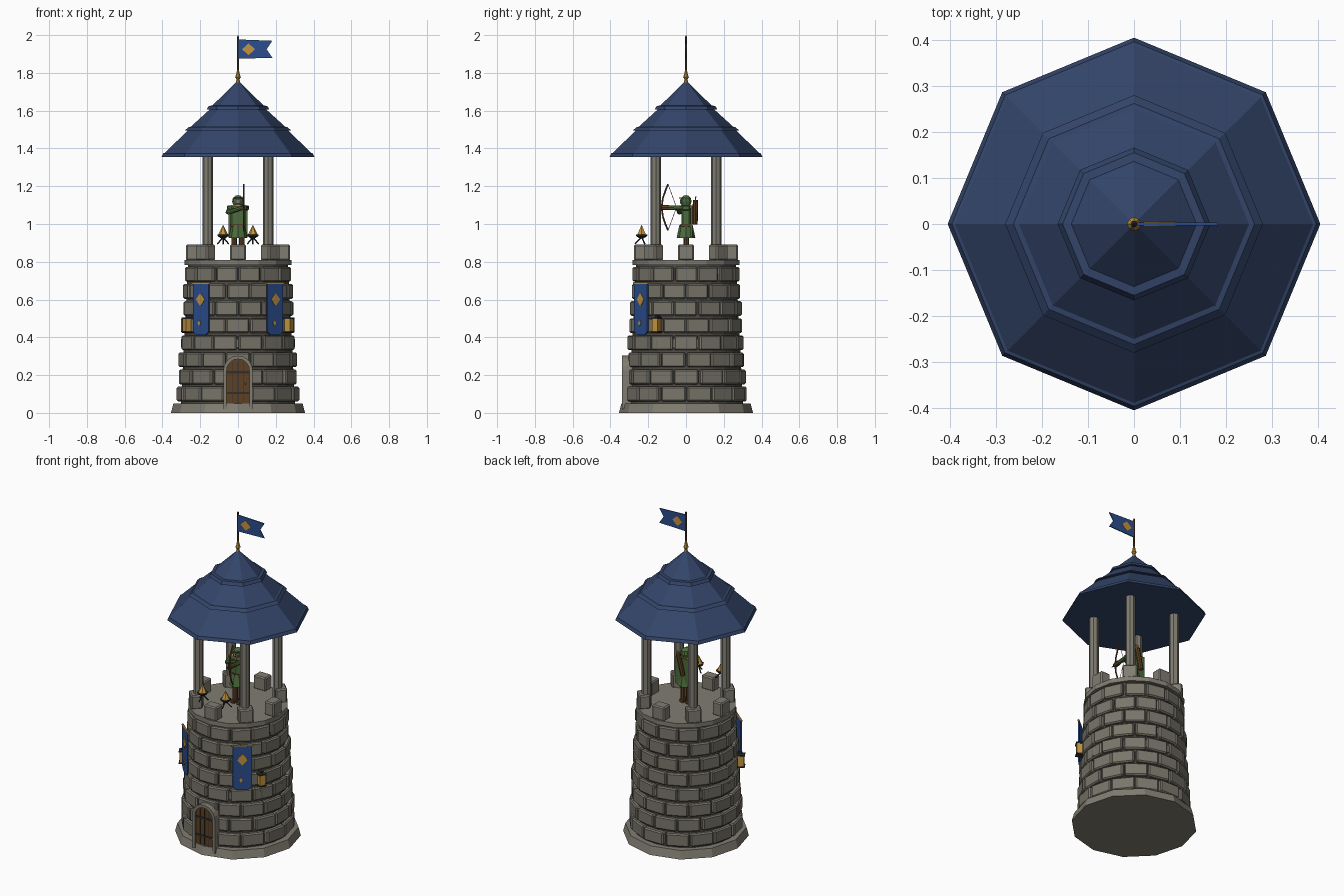
import bpy, bmesh, math, random
from mathutils import Vector, Matrix

if "Cube" in bpy.data.objects:
    bpy.data.objects.remove(bpy.data.objects["Cube"])

random.seed(4)


def mat(name, r, g, b):
    m = bpy.data.materials.new(name)
    m.diffuse_color = (r, g, b, 1)
    m.use_nodes = True
    m.node_tree.nodes["Principled BSDF"].inputs["Base Color"].default_value = m.diffuse_color
    return m


STONE = mat("stone", .19, .18, .145)
PALE = mat("pale stone", .215, .205, .165)
MORTAR = mat("mortar", .075, .068, .055)
ROOF = mat("roof blue", .034, .06, .145)
BLUE = mat("cloth blue", .024, .075, .27)
GOLD = mat("gold", .55, .30, .05)
WOOD = mat("wood", .11, .052, .018)
IRON = mat("iron", .03, .028, .027)
GREEN = mat("tunic green", .075, .15, .045)


def finish(name, bm, m, bevel=0):
    bmesh.ops.recalc_face_normals(bm, faces=bm.faces)
    me = bpy.data.meshes.new(name)
    bm.to_mesh(me)
    bm.free()
    me.materials.append(m)
    ob = bpy.data.objects.new(name, me)
    bpy.context.collection.objects.link(ob)
    if bevel:
        b = ob.modifiers.new("bevel", 'BEVEL')
        b.width, b.segments = bevel, 1
    return ob


def add_box(bm, loc, size, rot=0):
    """Box placed in a frame turned by rot about the z axis."""
    mx = Matrix.Rotation(rot, 4, 'Z') @ Matrix.Translation(loc) @ Matrix.Diagonal((*size, 1))
    bmesh.ops.create_cube(bm, size=1, matrix=mx)


def box(name, loc, size, m, rot=0, bevel=0):
    bm = bmesh.new()
    add_box(bm, loc, size, rot)
    return finish(name, bm, m, bevel)


def lathe(name, profile, n, m, at=(0, 0)):
    """Closed turned shape from (radius, height) points."""
    bm = bmesh.new()
    rings = []
    for r, z in profile:
        if r == 0:
            rings.append([bm.verts.new((*at, z))] * n)
        else:
            rings.append([bm.verts.new((at[0] + r * math.cos(2 * math.pi * i / n),
                                        at[1] + r * math.sin(2 * math.pi * i / n), z)) for i in range(n)])
    for a, b in zip(rings, rings[1:]):
        for i in range(n):
            j = (i + 1) % n
            bm.faces.new(list(dict.fromkeys((a[i], a[j], b[j], b[i]))))
    for ring, (r, z) in ((rings[0], profile[0]), (rings[-1], profile[-1])):
        if r:
            bm.faces.new(ring)
    return finish(name, bm, m)


def rod(name, points, r, m, n=6, r_end=None):
    """Straight pieces joined along a path."""
    bm = bmesh.new()
    for p, q in zip(points, points[1:]):
        p, q = Vector(p), Vector(q)
        mx = Matrix.Translation((p + q) / 2) @ (q - p).to_track_quat('Z', 'Y').to_matrix().to_4x4()
        bmesh.ops.create_cone(bm, cap_ends=True, segments=n, radius1=r, matrix=mx,
                              radius2=r if r_end is None else r_end, depth=(q - p).length)
    return finish(name, bm, m)


def plate(name, pts, y0, y1, m, rot=0):
    """Outline in x and z, extruded from y0 to y1, then turned about z."""
    bm = bmesh.new()
    f = bm.faces.new([bm.verts.new((x, y0, z)) for x, z in pts])
    ext = bmesh.ops.extrude_face_region(bm, geom=[f])
    for v in ext["geom"]:
        if isinstance(v, bmesh.types.BMVert):
            v.co.y = y1
    bmesh.ops.rotate(bm, verts=bm.verts, matrix=Matrix.Rotation(rot, 3, 'Z'))
    return finish(name, bm, m)


def diamond(x, z, w, h):
    return [(x - w, z), (x, z - h), (x + w, z), (x, z + h)]


def arch(r, spring, n=10):
    return [(r * math.cos(math.pi * i / n), spring + r * math.sin(math.pi * i / n)) for i in range(n + 1)]


# Tower body: plinth, mortar core, belt and top floor
lathe("plinth", [(.355, 0), (.342, .05)], 12, PALE)
lathe("wall_core", [(.302, .05), (.264, .79)], 24, MORTAR)
lathe("belt", [(.302, .345), (.302, .39)], 12, STONE)
lathe("top_floor", [(.284, .782), (.284, .81)], 16, PALE)

# Staggered brick courses
bricks = bmesh.new()
COUNT = 14
for row in range(8):
    r = .317 - .0055 * row
    pitch = 2 * math.pi / COUNT
    for i in range(COUNT):
        a = (i + .5 * (row % 2)) * pitch + random.uniform(-.015, .015)
        out = r + random.uniform(-.003, .004)
        width = 2 * r * math.tan(pitch / 2) - .012
        add_box(bricks, (0, -out + .025, .1 + .0905 * row), (width, .05, .078), a)
finish("bricks", bricks, STONE, .007)

# Battlements and roof posts
merlons = bmesh.new()
for i in range(8):
    add_box(merlons, (0, -.242, .849), (.085, .066, .085), i * math.pi / 4)
finish("merlons", merlons, PALE, .007)
for sx in (-1, 1):
    for sy in (-1, 1):
        lathe("roof_post", [(.028, .8), (.028, 1.37)], 8, PALE, (.16 * sx, .16 * sy))

# Three tier octagonal roof with rims
lathe("roof", [(0, 1.355), (.405, 1.355), (.396, 1.374), (.389, 1.376), (.264, 1.496),
               (.28, 1.496), (.262, 1.513), (.25, 1.515), (.15, 1.606), (.166, 1.606),
               (.155, 1.625), (.136, 1.627), (0, 1.76)], 8, ROOF)

# Finial, pole and swallowtail flag
lathe("finial", [(.012, 1.745), (.008, 1.765), (.015, 1.777), (.01, 1.79), (.004, 1.82)], 8, GOLD)
rod("flag_pole", [(0, 0, 1.79), (0, 0, 1.99)], .005, WOOD)
lathe("pole_tip", [(0, 1.98), (.007, 1.988), (0, 2.0)], 6, IRON)
plate("flag", [(.003, 1.875), (.182, 1.88), (.152, 1.925), (.182, 1.97), (.003, 1.977)], -.003, .003, BLUE)
plate("flag_emblem", diamond(.056, 1.925, .035, .031), -.005, .005, GOLD)

# Arched door with stone surround, planks and straps
outer, inner = arch(.078, .225), arch(.06, .225)
plate("door_surround", [(.078, .02)] + outer + [(-.078, .02), (-.06, .02)] + inner[::-1] + [(.06, .02)],
      -.338, -.28, PALE)
plate("door", [(.06, .05)] + inner + [(-.06, .05)], -.328, -.28, WOOD)
for z in (.105, .215):
    box("door_strap", (0, -.329, z), (.116, .006, .012), IRON)
for x in (-.03, 0, .03):
    box("plank_gap", (x, -.3285, .16), (.003, .003, .22), IRON)
lathe("door_ring", [(0, .15), (.007, .156), (0, .163)], 6, GOLD, (.04, -.332))

for s in (-1, 1):
    # Hanging banners
    a = s * math.radians(39.5)
    plate("banner", [(-.054, .69), (-.054, .432), (-.034, .412), (.034, .412), (.054, .432), (.054, .69)],
          -.311, -.303, BLUE, a)
    plate("banner_emblem", diamond(0, .6, .03, .036), -.314, -.309, GOLD, a)
    plate("banner_mark", diamond(-.008, .475, .011, .016), -.314, -.309, GOLD, a)
    turn = Matrix.Rotation(a, 3, 'Z')
    rod("banner_rod", [turn @ Vector((x, -.307, .686)) for x in (-.062, .062)], .006, GOLD)

    # Wall lanterns
    b = s * math.radians(60)
    box("lantern_glass", (0, -.312, .465), (.034, .034, .062), GOLD, b)
    for z in (.43, .5):
        box("lantern_cap", (0, -.312, z), (.042, .042, .008), IRON, b)
    box("lantern_bracket", (0, -.298, .512), (.012, .04, .012), IRON, b)

    # Braziers on splayed legs
    bx, by = .079 * s, -.235
    lathe("brazier_bowl", [(.01, .923), (.029, .936), (.031, .945)], 8, IRON, (bx, by))
    lathe("brazier_flame", [(.026, .944), (.018, .96), (0, .996)], 6, GOLD, (bx, by))
    for k in range(3):
        t = 2 * math.pi * k / 3 + math.pi / 6
        rod("brazier_leg", [(bx, by, .93), (bx + .034 * math.cos(t), by + .034 * math.sin(t), .895)], .004, IRON, 5)

    # Archer legs and boots
    rod("archer_leg", [(.02 * s, .002, .83), (.02 * s, .002, .95)], .015, WOOD, 8)
    box("archer_boot", (.02 * s, -.006, .822), (.028, .046, .024), WOOD, 0, .004)
    box("archer_shoulder", (.044 * s, 0, 1.085), (.03, .044, .026), GREEN, 0, .006)

# Archer tunic, belt, collar and hood
lathe("archer_skirt", [(.05, .925), (.035, .995)], 8, GREEN)
box("archer_torso", (0, 0, 1.04), (.082, .05, .11), GREEN, 0, .01)
box("archer_cape", (0, .03, 1.015), (.098, .01, .165), GREEN)
box("archer_belt", (0, 0, .993), (.084, .056, .014), WOOD)
box("archer_collar", (0, 0, 1.096), (.075, .052, .008), GOLD)
lathe("archer_hood", [(.024, 1.1), (.031, 1.118), (.027, 1.138), (.012, 1.15), (0, 1.153)], 10, GREEN)
box("archer_face", (0, -.024, 1.119), (.03, .016, .03), PALE, 0, .005)
box("hood_brim", (0, -.027, 1.137), (.04, .022, .006), GREEN)

# Archer arms: one holds the bow, the other draws the string
rod("bow_arm", [(.046, -.005, 1.085), (.034, -.118, 1.087)], .012, GREEN, 8)
rod("bow_glove", [(.036, -.09, 1.087), (.032, -.128, 1.087)], .014, WOOD, 8)
rod("draw_arm", [(-.046, 0, 1.085), (-.055, -.035, 1.06), (.025, -.048, 1.087)], .011, GREEN, 8)

# Bow, string and arrow
bow = [(.03, -.095 - .034 * math.cos(t * math.pi / 2), 1.088 + .122 * t) for t in (-1, -.75, -.4, 0, .4, .75, 1)]
rod("bow", bow, .0045, WOOD)
rod("bow_string", [bow[0], (.03, -.05, 1.088), bow[-1]], .0015, PALE, 4)
rod("arrow", [(.03, -.045, 1.09), (.03, -.15, 1.09)], .0025, WOOD, 5)
rod("arrow_head", [(.03, -.14, 1.09), (.03, -.162, 1.09)], .006, IRON, 4, 0)

# Quiver with arrows
rod("quiver", [(-.012, .048, 1.0), (.018, .05, 1.125)], .014, WOOD, 8)
for dx in (-.006, .006):
    rod("quiver_arrow", [(.018 + dx, .05, 1.11), (.022 + dx, .051, 1.145)], .004, GOLD, 5)
